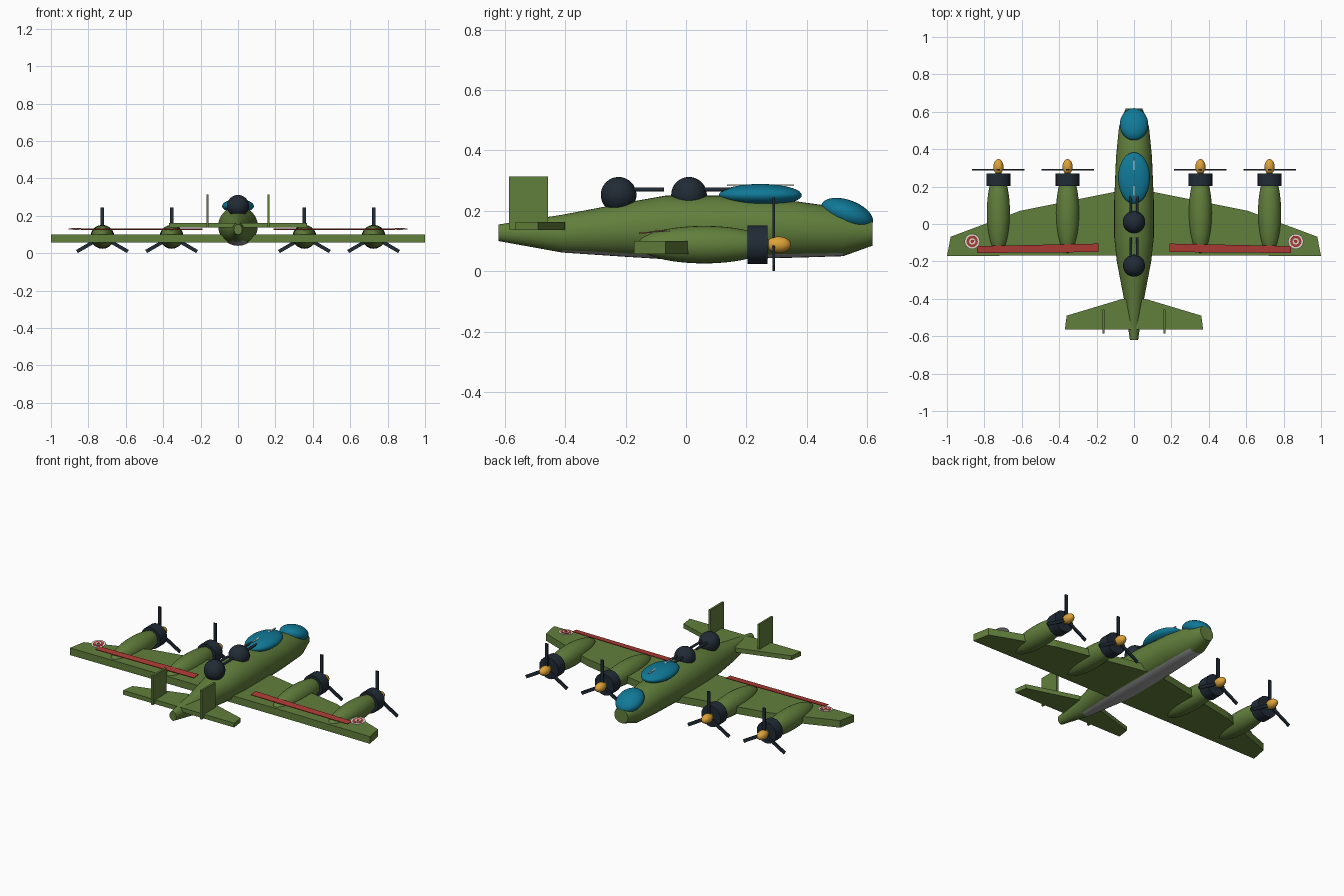
import bpy, bmesh, math
from mathutils import Matrix, Vector

if "Cube" in bpy.data.objects:
    bpy.data.objects.remove(bpy.data.objects["Cube"])


def material(name, r, g, b):
    m = bpy.data.materials.new(name)
    m.use_nodes = True
    m.diffuse_color = (r, g, b, 1)
    m.node_tree.nodes["Principled BSDF"].inputs["Base Color"].default_value = (r, g, b, 1)
    return m


green = material("olive_green", 0.12, 0.21, 0.045)
teal = material("canopy_teal", 0.005, 0.19, 0.31)
navy = material("gunmetal_navy", 0.015, 0.024, 0.036)
gold = material("spinner_gold", 0.72, 0.36, 0.04)
red = material("flap_red", 0.42, 0.045, 0.035)
grey = material("belly_grey", 0.36, 0.36, 0.37)
white = material("marking_white", 0.75, 0.72, 0.66)


def finish(bm, name, mats, smooth=False):
    bmesh.ops.recalc_face_normals(bm, faces=bm.faces[:])
    me = bpy.data.meshes.new(name)
    bm.to_mesh(me)
    bm.free()
    ob = bpy.data.objects.new(name, me)
    bpy.context.collection.objects.link(ob)
    for m in mats:
        me.materials.append(m)
    if smooth:
        bpy.ops.object.select_all(action="DESELECT")
        ob.select_set(True)
        bpy.context.view_layer.objects.active = ob
        bpy.ops.object.shade_smooth_by_angle(angle=math.radians(40))
    return ob


def ellipsoid(name, loc, radii, mat, tilt=0):
    bm = bmesh.new()
    xf = (Matrix.Translation(loc) @ Matrix.Rotation(math.radians(tilt), 4, "X")
          @ Matrix.Diagonal((*radii, 1)))
    # Poles lie along the length of the aircraft
    bmesh.ops.create_uvsphere(bm, u_segments=32, v_segments=20, radius=1,
                              matrix=xf @ Matrix.Rotation(math.pi / 2, 4, "X"))
    return finish(bm, name, [mat], True)


def box(name, loc, size, mat):
    bm = bmesh.new()
    bmesh.ops.create_cube(bm, size=1, matrix=Matrix.Translation(loc) @ Matrix.Diagonal((*size, 1)))
    return finish(bm, name, [mat])


def cylinder(name, loc, radius, depth, mat, sides, axis="Z", tilt=0):
    bm = bmesh.new()
    turn = math.pi / 2 if axis == "Y" else math.radians(tilt)
    bmesh.ops.create_cone(bm, cap_ends=True, segments=sides, radius1=radius, radius2=radius,
                          depth=depth,
                          matrix=Matrix.Translation(loc) @ Matrix.Rotation(turn, 4, "X"))
    return finish(bm, name, [mat], sides > 12)


def plate(name, outline, z0, z1, mat, slope=0):
    """Extrude an x, y outline; slope raises the plate towards the nose."""
    bm = bmesh.new()
    y0 = sum(p[1] for p in outline) / len(outline)
    verts = [bm.verts.new((x, y, z0 + slope * (y - y0))) for x, y in outline]
    face = bm.faces.new(verts)
    ext = bmesh.ops.extrude_face_region(bm, geom=[face])
    bmesh.ops.translate(bm, vec=(0, 0, z1 - z0),
                        verts=[v for v in ext["geom"] if isinstance(v, bmesh.types.BMVert)])
    return finish(bm, name, [mat])


def mirrored(half):
    return half + [(-x, y) for x, y in reversed(half)]


# Fuselage: elliptical rings given as y, bottom, top, half width
rings = [(-0.62, 0.10, 0.155, 0.022), (-0.41, 0.062, 0.187, 0.052), (-0.2, 0.048, 0.227, 0.092),
         (-0.07, 0.04, 0.25, 0.106), (0.12, 0.04, 0.25, 0.106), (0.36, 0.045, 0.232, 0.096),
         (0.52, 0.05, 0.21, 0.08), (0.618, 0.085, 0.17, 0.045)]
SIDES = 36
bm = bmesh.new()
loops = []
for y, low, high, half in rings:
    mid, rz = (low + high) / 2, (high - low) / 2
    loops.append([bm.verts.new((half * math.sin(a), y, mid - rz * math.cos(a)))
                  for a in (2 * math.pi * i / SIDES for i in range(SIDES))])
for k in range(len(loops) - 1):
    for i in range(SIDES):
        j = (i + 1) % SIDES
        f = bm.faces.new((loops[k][i], loops[k][j], loops[k + 1][j], loops[k + 1][i]))
        # Grey belly strip between the tail ring and the nose ring
        belly = 0 < k < len(loops) - 2 and (i < 3 or i >= SIDES - 3)
        f.material_index = 1 if belly else 0
bm.faces.new(loops[0])
bm.faces.new(loops[-1])
finish(bm, "fuselage", [green, grey], True)

# Wing and tailplane
plate("wing", mirrored([(0, 0.19), (0.11, 0.17), (0.61, 0.07), (0.98, -0.068), (1, -0.172),
                        (0.5, -0.168)]), 0.057, 0.10, green)
plate("tailplane", mirrored([(0.06, -0.40), (0.36, -0.49), (0.37, -0.565)]), 0.137, 0.163, green)

# Glazing
ellipsoid("nose_canopy", (0, 0.533, 0.19), (0.076, 0.09, 0.046), teal, -20)
ellipsoid("cockpit_canopy", (0, 0.246, 0.252), (0.085, 0.137, 0.037), teal)
box("canopy_rail", (0, 0.246, 0.285), (0.008, 0.222, 0.004), white)

# Dorsal turrets with twin guns
for name, y in (("front", 0.01), ("rear", -0.223)):
    ellipsoid(name + "_turret", (0, y, 0.253), (0.059, 0.059, 0.059), navy)
    for x in (-0.018, 0.018):
        cylinder(name + "_turret_gun", (x, y + 0.09, 0.271), 0.007, 0.12, navy, 12, "Y")

# Engines: nacelle, cowl, spinner and three blades
ENGINE_Z = 0.088


def engine(x):
    ellipsoid("nacelle", (x, 0.06, ENGINE_Z), (0.062, 0.22, 0.062), green)
    cylinder("engine_cowl", (x, 0.237, ENGINE_Z), 0.064, 0.066, navy, 20, "Y")
    ellipsoid("spinner", (x, 0.306, ENGINE_Z), (0.027, 0.041, 0.027), gold)
    bm = bmesh.new()
    for i in range(3):
        bmesh.ops.create_cube(bm, size=1, matrix=Matrix.Translation((x, 0.29, ENGINE_Z))
                              @ Matrix.Rotation(i * math.tau / 3, 4, "Y")
                              @ Matrix.Translation((0, 0, 0.0785))
                              @ Matrix.Diagonal((0.019, 0.008, 0.157, 1)))
    finish(bm, "propeller", [navy])


# Paired parts on both sides
for s, side in ((1, "left"), (-1, "right")):
    engine(s * 0.355)
    engine(s * 0.725)
    box(side + "_tail_fin", (s * 0.163, -0.521, 0.226), (0.012, 0.13, 0.174), green)
    plate(side + "_flap_strip", [(s * x, y) for x, y in ((0.19, -0.105), (0.84, -0.118),
                                                         (0.84, -0.155), (0.19, -0.15))],
          0.126, 0.13, red, 0.09)
    # Round wing marking from stacked thin discs
    for i, (r, mat) in enumerate(((0.041, white), (0.03, red), (0.017, white), (0.009, red))):
        cylinder(side + "_wing_marking", (s * 0.865, -0.093, 0.13 + 0.0015 * i), r, 0.002,
                 mat, 24, "Z", 5)
